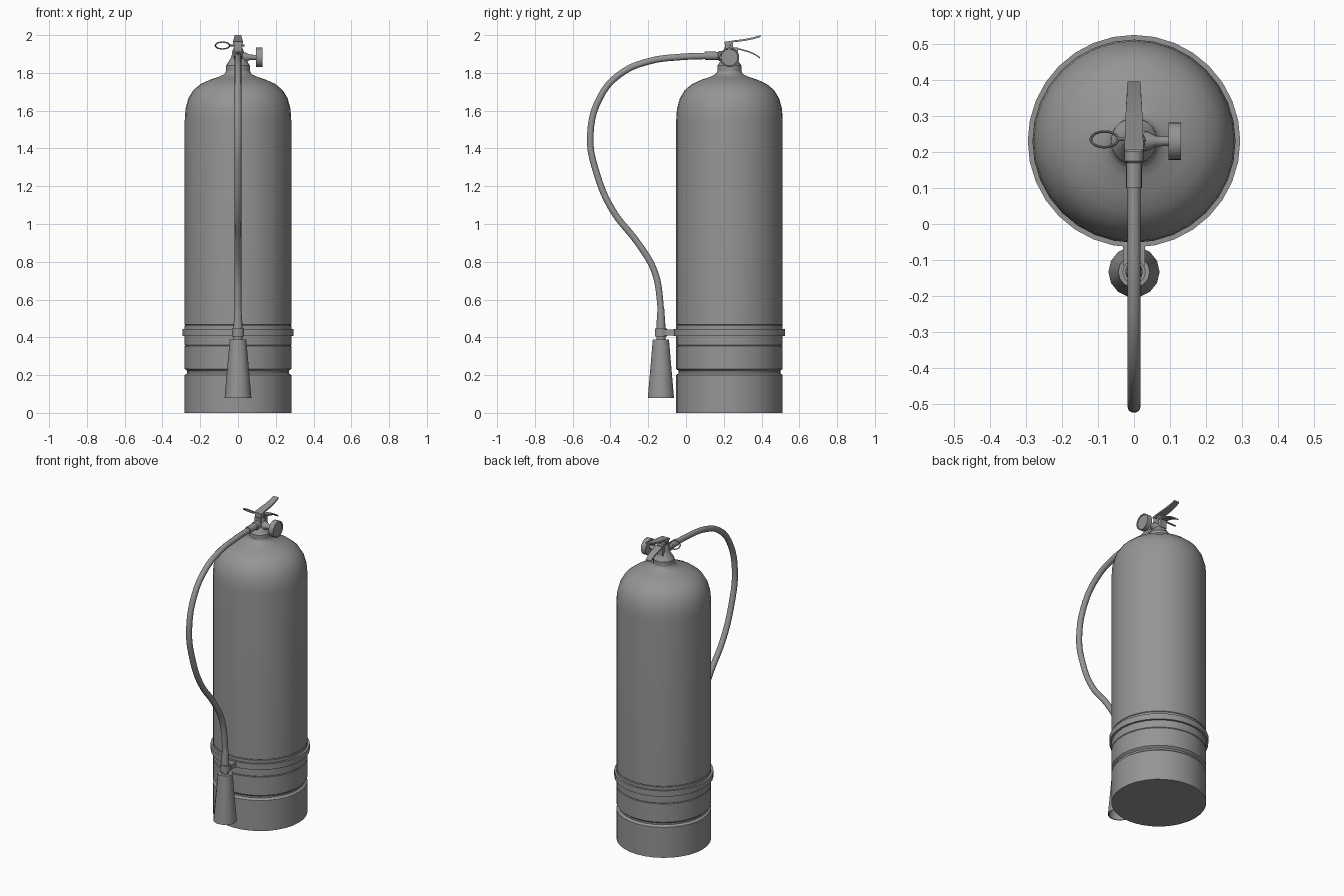
import bpy, bmesh, math
from mathutils import Matrix, Vector

if "Cube" in bpy.data.objects:
    bpy.data.objects.remove(bpy.data.objects["Cube"])

CY = 0.23  # tank axis
GREY = bpy.data.materials.new("dark_grey")
GREY.diffuse_color = (0.3, 0.3, 0.3, 1)
GREY.use_nodes = True
GREY.node_tree.nodes["Principled BSDF"].inputs["Base Color"].default_value = GREY.diffuse_color


def finish(name, bm, angle=35):
    bmesh.ops.recalc_face_normals(bm, faces=bm.faces)
    me = bpy.data.meshes.new(name)
    bm.to_mesh(me)
    bm.free()
    me.materials.append(GREY)
    ob = bpy.data.objects.new(name, me)
    bpy.context.collection.objects.link(ob)
    bpy.ops.object.select_all(action='DESELECT')
    ob.select_set(True)
    bpy.context.view_layer.objects.active = ob
    bpy.ops.object.shade_smooth_by_angle(angle=math.radians(angle))
    return ob


def lathe(name, profile, segs, loc=(0, CY, 0), axis='Z', closed=False):
    """Spin (radius, height) points; height runs along the given axis."""
    rot = {'Z': Matrix.Identity(4),
           'X': Matrix.Rotation(math.pi / 2, 4, 'Y'),
           '-Y': Matrix.Rotation(math.pi / 2, 4, 'X')}[axis]
    bm = bmesh.new()
    vs = [bm.verts.new((r, 0, h)) for r, h in profile]
    pairs = list(zip(vs, vs[1:])) + ([(vs[-1], vs[0])] if closed else [])
    edges = [bm.edges.new(p) for p in pairs]
    bmesh.ops.spin(bm, geom=vs + edges, cent=(0, 0, 0), axis=(0, 0, 1),
                   angle=math.tau, steps=segs)
    bmesh.ops.remove_doubles(bm, verts=bm.verts, dist=1e-5)
    bm.transform(Matrix.Translation(loc) @ rot)
    return finish(name, bm)


def strip(name, pts, thick):
    """Bent metal strip from (y, z, half width) stations."""
    bm = bmesh.new()
    rings = []
    for y, z, w in pts:
        rings.append([bm.verts.new(c) for c in
                      ((-w, y, z), (w, y, z), (w, y, z - thick), (-w, y, z - thick))])
    for a, b in zip(rings, rings[1:]):
        for i in range(4):
            j = (i + 1) % 4
            bm.faces.new((a[i], a[j], b[j], b[i]))
    bm.faces.new(rings[0])
    bm.faces.new(rings[-1])
    return finish(name, bm)


def box(name, lo, hi):
    lo, hi = Vector(lo), Vector(hi)
    bm = bmesh.new()
    bmesh.ops.create_cube(bm, size=1, matrix=Matrix.Translation((lo + hi) / 2)
                          @ Matrix.Diagonal((*(hi - lo), 1)))
    return finish(name, bm)


# Tank with base groove and domed shoulder
lathe("tank", [(0, 0), (0.282, 0), (0.282, 0.2), (0.269, 0.211), (0.269, 0.222), (0.282, 0.233),
               (0.282, 0.353), (0.279, 0.356), (0.282, 0.359), (0.282, 0.463), (0.279, 0.466),
               (0.282, 0.469), (0.282, 1.55), (0.278, 1.61), (0.263, 1.665), (0.237, 1.708),
               (0.198, 1.741), (0.15, 1.763), (0.105, 1.778), (0.078, 1.79), (0.068, 1.80),
               (0.064, 1.81), (0, 1.81)], 32)

# Strap around the tank, and the clip holding the hose
lathe("strap", [(0.275, 0.407), (0.295, 0.407), (0.295, 0.445), (0.275, 0.445)], 32, closed=True)
box("clip_arm", (-0.03, -0.115, 0.411), (0.03, -0.055, 0.441))
lathe("clip_ring", [(0.018, 0.405), (0.032, 0.405), (0.032, 0.447), (0.018, 0.447)],
      16, (0, -0.133, 0), closed=True)

# Valve neck and body
lathe("valve_neck", [(0, 1.785), (0.064, 1.785), (0.064, 1.838), (0.058, 1.846), (0.042, 1.872),
                     (0.034, 1.89), (0.03, 1.915), (0.024, 1.93), (0, 1.93)], 20)
box("valve_block", (-0.022, 0.2, 1.87), (0.022, 0.275, 1.935))

# Outlet pipe and hose ferrule
lathe("outlet", [(0, 0), (0.026, 0), (0.026, 0.055), (0.021, 0.06), (0.021, 0.07),
                 (0.022, 0.07), (0.022, 0.13), (0, 0.13)], 16, (0, CY, 1.89), '-Y')

# Pressure gauge on a flared stem
lathe("gauge_stem", [(0, 0), (0.03, 0), (0.026, 0.04), (0.015, 0.06), (0.013, 0.1), (0, 0.1)],
      16, (0, CY, 1.882), 'X')
lathe("gauge", [(0, 0.096), (0.052, 0.096), (0.052, 0.13), (0.046, 0.13), (0.044, 0.126),
                (0, 0.126)], 24, (0, CY, 1.882), 'X')

# Levers
strip("lever_post", [(0.206, 1.965, 0.022), (0.25, 1.965, 0.022)], 0.06)
strip("squeeze_lever", [(0.205, 1.964, 0.027), (0.25, 1.972, 0.025), (0.31, 1.979, 0.023),
                        (0.355, 1.988, 0.02), (0.395, 2.0, 0.018)], 0.01)
strip("carry_handle", [(0.24, 1.934, 0.024), (0.29, 1.928, 0.023), (0.33, 1.917, 0.022),
                       (0.365, 1.902, 0.02), (0.392, 1.883, 0.018)], 0.008)

# Safety pin with pull ring
lathe("safety_pin", [(0, -0.042), (0.005, -0.042), (0.005, 0.034), (0, 0.034)],
      8, (0, 0.235, 1.945), 'X')
ring = lathe("pull_ring", [(0.038 + 0.004 * math.cos(i * math.tau / 8),
                            0.004 * math.sin(i * math.tau / 8)) for i in range(8)],
             20, (0, 0, 0), closed=True)
ring.location = (-0.082, 0.235, 1.945)
ring.rotation_euler.x = math.radians(-40)
ring.scale.y = 0.75

# Hose
path = [(0.11, 1.89), (-0.03, 1.884), (-0.19, 1.863), (-0.34, 1.80), (-0.45, 1.68),
        (-0.507, 1.465), (-0.472, 1.265), (-0.387, 1.07), (-0.25, 0.893), (-0.167, 0.75),
        (-0.138, 0.6), (-0.133, 0.46), (-0.133, 0.385)]
cu = bpy.data.curves.new("hose", 'CURVE')
cu.dimensions = '3D'
cu.bevel_depth = 0.018
cu.bevel_resolution = 3
cu.resolution_u = 5
cu.use_fill_caps = True
cu.materials.append(GREY)
sp = cu.splines.new('BEZIER')
sp.bezier_points.add(len(path) - 1)
for p, (y, z) in zip(sp.bezier_points, path):
    p.co = (0, y, z)
    p.handle_left_type = p.handle_right_type = 'AUTO'
hose = bpy.data.objects.new("hose", cu)
bpy.context.collection.objects.link(hose)

# Hose end sleeve and hollow discharge horn
lathe("hose_sleeve", [(0.018, 0.55), (0.024, 0.46), (0.024, 0.385), (0, 0.385)],
      16, (0, -0.133, 0))
lathe("horn", [(0, 0.388), (0.044, 0.388), (0.071, 0.08), (0.065, 0.08), (0.037, 0.375),
               (0, 0.375)], 14, (0, -0.133, 0))
